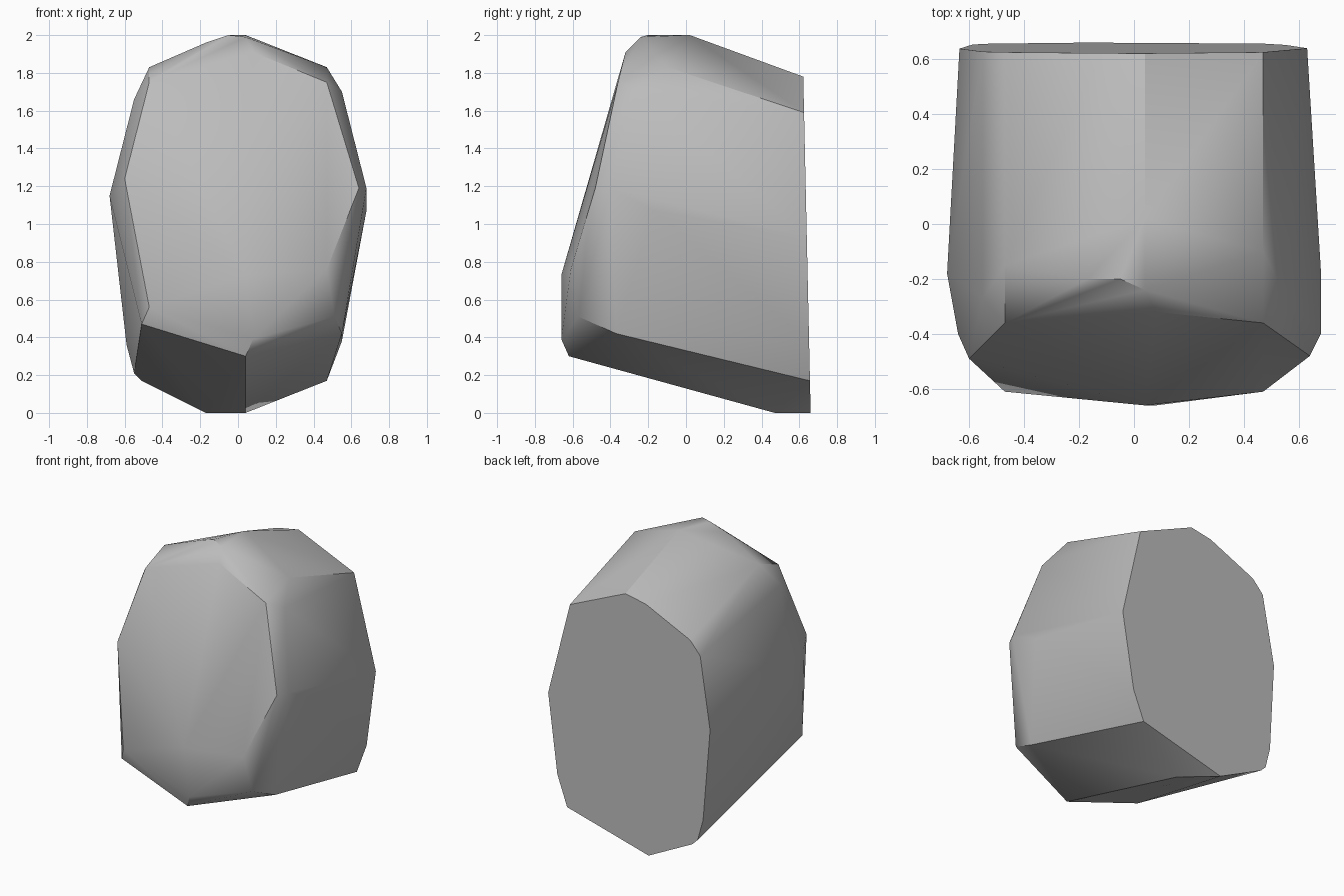
import bpy
import bmesh
import math

cube = bpy.data.objects.get("Cube")
if cube:
    bpy.data.objects.remove(cube, do_unlink=True)


def flat_material(name, colour):
    mat = bpy.data.materials.new(name)
    mat.use_nodes = True
    mat.diffuse_color = colour
    shader = next(n for n in mat.node_tree.nodes if n.type == 'BSDF_PRINCIPLED')
    shader.inputs["Base Color"].default_value = colour
    return mat


# Leaning front facet outline
front_facet = [
    (0.04, -0.24, 1.99), (0.08, -0.32, 1.91), (0.47, -0.36, 1.75),
    (0.64, -0.48, 1.19), (0.47, -0.61, 0.76), (0.51, -0.57, 0.51),
    (0.08, -0.66, 0.39), (0.04, -0.62, 0.3), (-0.47, -0.61, 0.56),
    (-0.6, -0.49, 1.24), (-0.47, -0.36, 1.75), (0.04, -0.66, 0.73),
]

# Chipped shoulder between the front facet and the flanks
shoulder = [
    (0.04, 0.02, 2), (-0.05, -0.2, 2), (-0.17, -0.2, 1.96),
    (-0.47, -0.15, 1.83), (-0.55, -0.27, 1.66), (-0.68, -0.18, 1.15),
    (-0.64, -0.4, 1.18), (-0.51, -0.57, 0.47), (0.47, -0.1, 1.83),
    (0.55, -0.26, 1.7), (0.68, -0.4, 1.19), (0.68, -0.17, 1.07),
    (0.55, -0.37, 0.42), (0.04, 0.47, 0),
]

# Flat back outline, kept on one slightly tilted plane
back_outline = [
    (0.04, 1.78), (-0.12, 1.75), (-0.47, 1.59), (-0.55, 1.5),
    (-0.635, 1), (-0.59, 0.36), (-0.55, 0.21), (-0.51, 0.17),
    (-0.17, 0), (0.47, 0.17), (0.55, 0.38), (0.63, 0.93), (0.47, 1.59),
]
back = [(x, 0.66 - 0.022 * z, z) for x, z in back_outline]

# Boulder: the solid wrapped around the three outlines
bm = bmesh.new()
for point in front_facet + shoulder + back:
    bm.verts.new(point)
hull = bmesh.ops.convex_hull(bm, input=bm.verts)
loose = {g for g in hull["geom_interior"] + hull["geom_unused"]
         if isinstance(g, bmesh.types.BMVert)}
bmesh.ops.delete(bm, geom=list(loose), context='VERTS')
bmesh.ops.dissolve_limit(bm, angle_limit=math.radians(1),
                         verts=bm.verts, edges=bm.edges)
bmesh.ops.recalc_face_normals(bm, faces=bm.faces)
mesh = bpy.data.meshes.new("boulder")
bm.to_mesh(mesh)
bm.free()
mesh.materials.append(flat_material("stone grey", (0.5, 0.5, 0.5, 1)))

boulder = bpy.data.objects.new("boulder", mesh)
bpy.context.collection.objects.link(boulder)
bpy.ops.object.select_all(action='DESELECT')
boulder.select_set(True)
bpy.context.view_layer.objects.active = boulder
bpy.ops.object.shade_smooth_by_angle(angle=math.radians(30))
